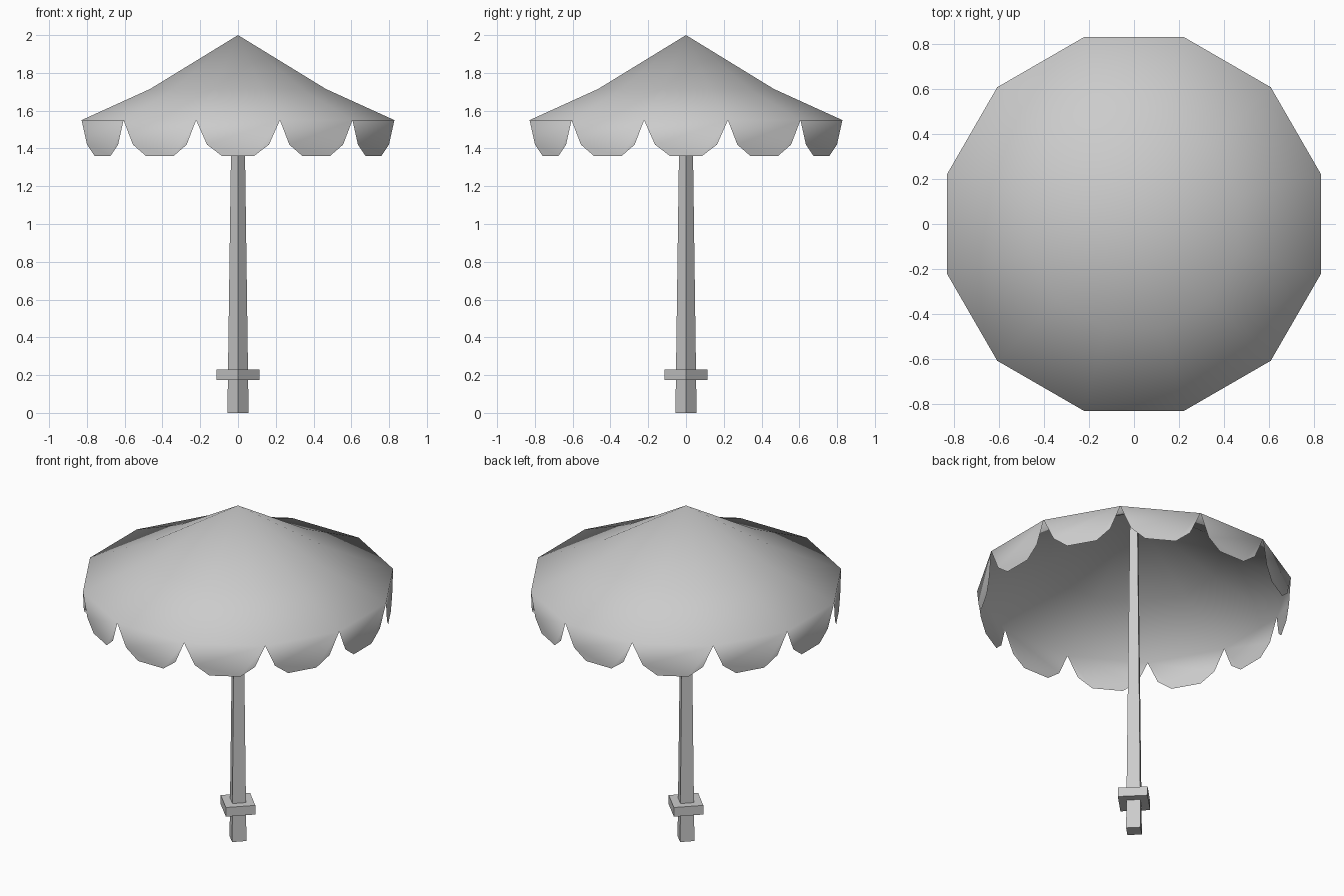
import bpy
from math import cos, sin, pi

if "Cube" in bpy.data.objects:
    bpy.data.objects.remove(bpy.data.objects["Cube"])

SIDES = 12


def make_object(name, verts, faces, smooth=False):
    mesh = bpy.data.meshes.new(name)
    mesh.from_pydata(verts, [], faces)
    mesh.polygons.foreach_set("use_smooth", [smooth] * len(faces))
    mesh.update()
    obj = bpy.data.objects.new(name, mesh)
    bpy.context.collection.objects.link(obj)
    return obj


def ring(apothem, z, sides, turn):
    r = apothem / cos(pi / sides)
    return [(r * cos(turn + 2 * pi * i / sides), r * sin(turn + 2 * pi * i / sides), z)
            for i in range(sides)]


# Canopy: apex, shoulder ring, rim ring, then a scalloped flap on each side
rim = ring(0.828, 1.55, SIDES, pi / SIDES)
verts = [(0, 0, 2.0)] + ring(0.465, 1.715, SIDES, pi / SIDES) + rim
faces = []
scallop = [(0.13, 1.42), (0.31, 1.36), (0.69, 1.36), (0.87, 1.42)]
for i in range(SIDES):
    j = (i + 1) % SIDES
    a, b = 1 + i, 1 + j
    c, d = a + SIDES, b + SIDES
    faces += [(0, a, b), (a, c, d, b)]
    n = len(verts)
    for t, z in scallop:
        verts.append((rim[i][0] * (1 - t) + rim[j][0] * t,
                      rim[i][1] * (1 - t) + rim[j][1] * t, z))
    faces.append((c, n, n + 1, n + 2, n + 3, d))
make_object("canopy", verts, faces, smooth=True)


# Square post parts, corners pointing along the axes
def square_post(name, bottom, top, z0, z1):
    v = [(r * cos(k * pi / 2), r * sin(k * pi / 2), z)
         for r, z in ((bottom, z0), (top, z1)) for k in range(4)]
    f = [(3, 2, 1, 0), (4, 5, 6, 7)]
    f += [(k, (k + 1) % 4, 4 + (k + 1) % 4, 4 + k) for k in range(4)]
    return make_object(name, v, f)


square_post("pole", 0.056, 0.029, 0.0, 1.97)
square_post("collar", 0.115, 0.115, 0.175, 0.23)
